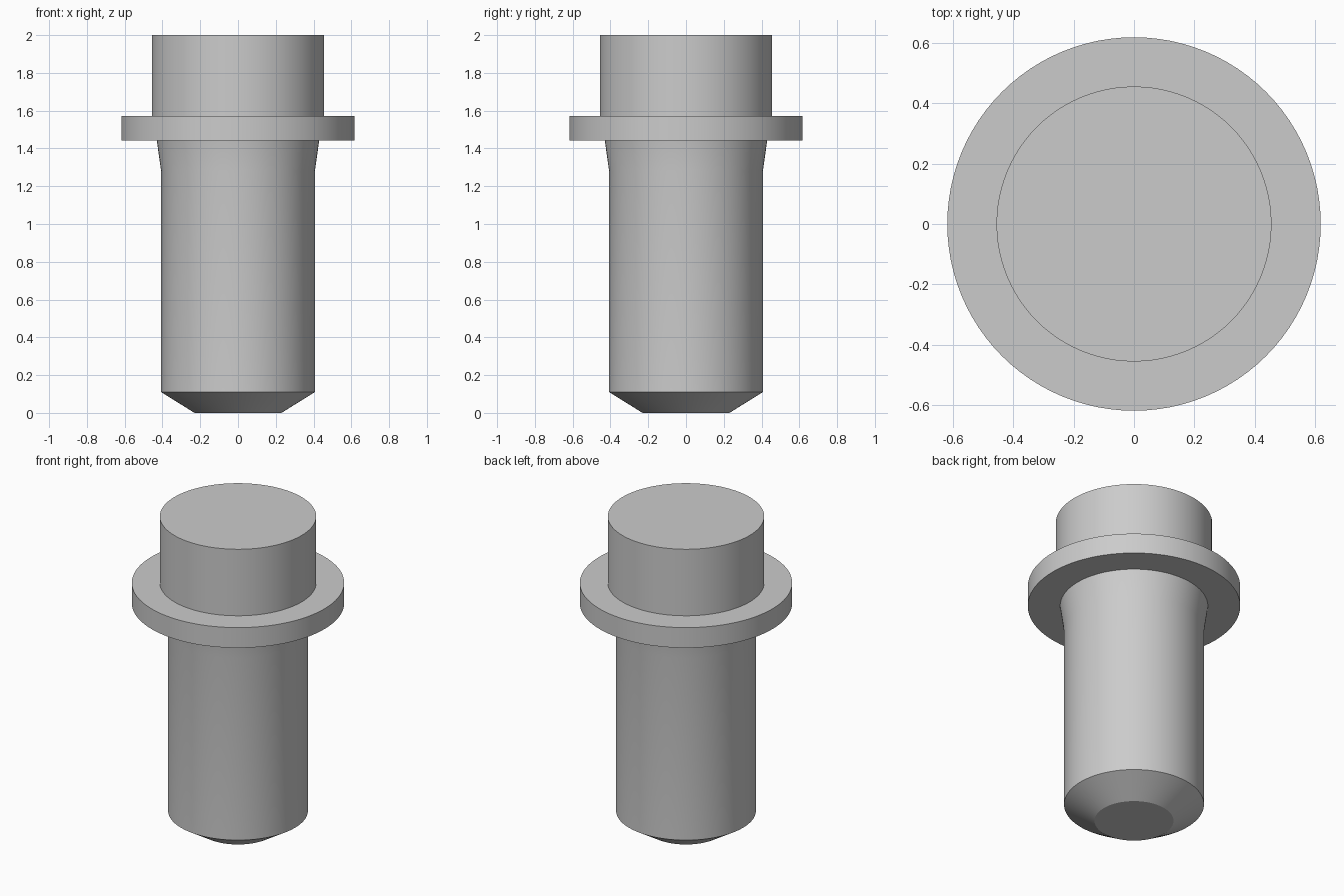
import bpy
import bmesh
import math

cube = bpy.data.objects.get("Cube")
if cube:
    bpy.data.objects.remove(cube, do_unlink=True)

SEGMENTS = 96


def make_material(name, colour):
    mat = bpy.data.materials.new(name)
    mat.use_nodes = True
    mat.diffuse_color = colour
    mat.node_tree.nodes["Principled BSDF"].inputs["Base Color"].default_value = colour
    return mat


def lathe(name, profile, mat):
    """Stack a ring for each (radius, height) pair, then cap both ends."""
    bm = bmesh.new()
    rings = []
    for radius, z in profile:
        angles = [math.tau * i / SEGMENTS for i in range(SEGMENTS)]
        rings.append([bm.verts.new((radius * math.cos(a), radius * math.sin(a), z))
                      for a in angles])
    for low, high in zip(rings, rings[1:]):
        for i in range(SEGMENTS):
            j = (i + 1) % SEGMENTS
            bm.faces.new((low[i], low[j], high[j], high[i]))
    bm.faces.new(rings[0][::-1])
    bm.faces.new(rings[-1])
    mesh = bpy.data.meshes.new(name)
    bm.to_mesh(mesh)
    bm.free()
    mesh.materials.append(mat)
    obj = bpy.data.objects.new(name, mesh)
    bpy.context.collection.objects.link(obj)
    bpy.ops.object.select_all(action='DESELECT')
    obj.select_set(True)
    bpy.context.view_layer.objects.active = obj
    bpy.ops.object.shade_smooth_by_angle(angle=math.radians(25))
    return obj


grey = make_material("plain grey", (0.6, 0.6, 0.6, 1))

# One turned solid, from the chamfered tip to the flat head
lathe("collared_pin", [
    (0.23, 0), (0.407, 0.11),        # chamfered tip
    (0.407, 1.28), (0.43, 1.443),    # shaft and flared neck
    (0.618, 1.443), (0.618, 1.573),  # collar
    (0.455, 1.573), (0.455, 2),      # head
], grey)
